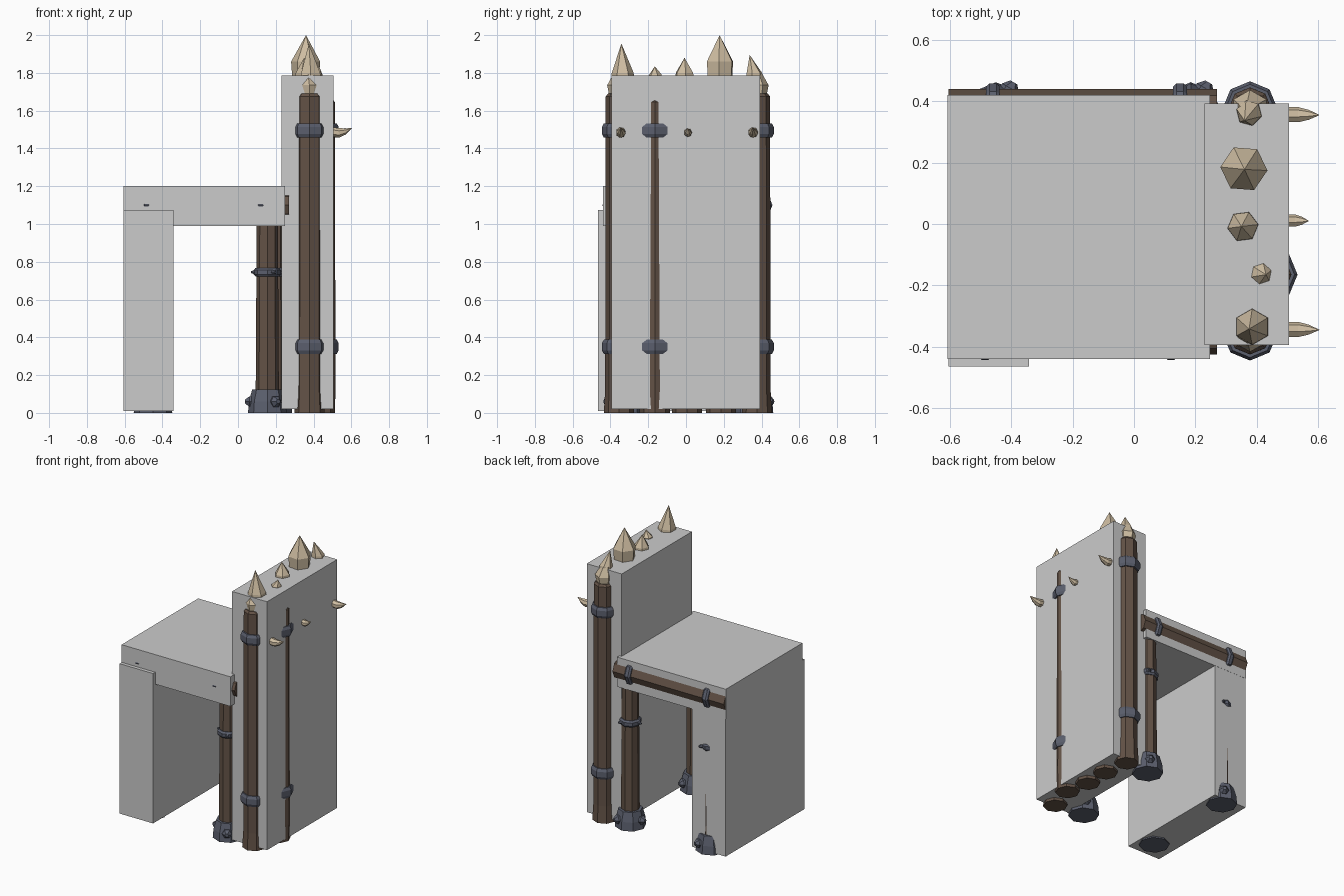
import bpy, bmesh, math
from mathutils import Vector

if "Cube" in bpy.data.objects:
    bpy.data.objects.remove(bpy.data.objects["Cube"])

X_AXIS = Vector((1, 0, 0))
Z_AXIS = Vector((0, 0, 1))


def material(name, rgb):
    m = bpy.data.materials.new(name)
    m.diffuse_color = (*rgb, 1)
    m.use_nodes = True
    m.node_tree.nodes["Principled BSDF"].inputs["Base Color"].default_value = m.diffuse_color
    return m


GREY = material("pale grey", (0.60, 0.60, 0.60))
WOOD = material("brown wood", (0.125, 0.085, 0.062))
METAL = material("blue grey metal", (0.105, 0.115, 0.155))
BONE = material("bone", (0.62, 0.51, 0.36))


def finish(name, bm, mat):
    bmesh.ops.recalc_face_normals(bm, faces=bm.faces)
    me = bpy.data.meshes.new(name)
    bm.to_mesh(me)
    bm.free()
    me.materials.append(mat)
    ob = bpy.data.objects.new(name, me)
    bpy.context.collection.objects.link(ob)
    return ob


def block(name, lo, hi, mat=GREY):
    bm = bmesh.new()
    bmesh.ops.create_cube(bm, size=1)
    for v in bm.verts:
        v.co = Vector([(lo[i] + hi[i]) / 2 + v.co[i] * (hi[i] - lo[i]) for i in range(3)])
    return finish(name, bm, mat)


def tube(name, rings, mat, n=8, axis=Z_AXIS, phase=0.0):
    """Faceted solid through rings (x, y, z, radius); radius 0 makes a point."""
    d = axis
    u = Vector((0, 1, 0)) if abs(d.y) < 0.9 else Vector((1, 0, 0))
    u = (u - d * u.dot(d)).normalized()
    w = u.cross(d)
    bm = bmesh.new()
    prev = None
    for x, y, z, r in rings:
        c = Vector((x, y, z))
        if r == 0:
            cur = [bm.verts.new(c)]
        else:
            cur = [bm.verts.new(c + r * (u * math.cos(a) + w * math.sin(a)))
                   for a in (phase + 2 * math.pi * i / n for i in range(n))]
        if prev is None:
            if len(cur) > 1:
                bm.faces.new(cur)
        else:
            for i in range(n):
                j = (i + 1) % n
                if len(cur) == 1:
                    bm.faces.new((prev[i], prev[j], cur[0]))
                else:
                    bm.faces.new((prev[i], prev[j], cur[j], cur[i]))
        prev = cur
    if len(prev) > 1:
        bm.faces.new(prev)
    return finish(name, bm, mat)


def band(name, x, y, z, r, h, axis=Z_AXIS):
    # Metal hoop with chamfered rims
    prof = [(-h / 2, r - 0.01), (-h / 4, r), (h / 4, r), (h / 2, r - 0.01)]
    c = Vector((x, y, z))
    return tube(name, [(*(c + axis * t), q) for t, q in prof], METAL, axis=axis)


def stud(name, x, y, z, r, ang, size):
    d = Vector((math.cos(ang), math.sin(ang), 0))
    c = Vector((x, y, z))
    pts = [(r - 0.03, size), (r, size), (r + 0.022, size * 0.4)]
    return tube(name, [(*(c + d * t), s) for t, s in pts], METAL, n=6, axis=d)


# Plain blocks: backrest, seat, side support
block("backrest_block", (0.23, -0.395, 0.02), (0.505, 0.393, 1.785))
block("seat_block", (-0.607, -0.44, 0.99), (0.248, 0.42, 1.2))
block("support_block", (-0.605, -0.465, 0.01), (-0.342, 0.419, 1.075))

# Upright logs of the backrest, with two hoops each
for i, (x, y, top) in enumerate([(0.378, -0.355, 1.69), (0.433, -0.165, 1.66), (0.40, 0.005, 1.66),
                                 (0.40, 0.185, 1.66), (0.378, 0.375, 1.69)]):
    r = 0.08 if 0 < i < 4 else 0.07
    tube(f"back_log_{i}", [(x, y, 0, r + (0.01 if i in (0, 4) else 0)), (x, y, 0.12, r + 0.003),
                           (x, y, top - 0.015, r), (x, y, top, r - 0.012)], WOOD)
    if i in (0, 1, 4):
        for z in (0.35, 1.495):
            band(f"back_log_{i}_hoop", x, y, z, r + 0.02, 0.075)

# Bone caps on the outer logs
for y in (-0.355, 0.375):
    tube("bone_cap", [(0.378, y, 1.67, 0.05), (0.378, y, 1.735, 0.062), (0.37, y * 0.99, 1.80, 0.03),
                      (0.365, y * 0.97, 1.82, 0)], BONE, n=6)

# Bone spikes on top: base x, y, base radius, bulge height and radius, tip
for i, (x, y, r, zb, rb, tx, ty, tz) in enumerate([
        (0.385, -0.335, 0.065, 1.80, 0.058, 0.375, -0.342, 1.955),
        (0.415, -0.162, 0.036, 1.79, 0.034, 0.43, -0.165, 1.835),
        (0.355, -0.008, 0.055, 1.80, 0.05, 0.35, -0.008, 1.88),
        (0.358, 0.18, 0.066, 1.86, 0.077, 0.36, 0.178, 2.0),
        (0.375, 0.362, 0.048, 1.80, 0.042, 0.36, 0.337, 1.895)]):
    tube(f"top_spike_{i}", [(x, y, 1.7, r), (x, y, zb, rb), (tx, ty, tz, 0)], BONE, n=6, phase=0.2 * i)

# Curved bone spikes on the outer face of the backrest
for i, (y, tip, r) in enumerate([(-0.345, 0.605, 0.026), (0.01, 0.57, 0.021), (0.355, 0.605, 0.026)]):
    L = tip - 0.505
    tube(f"side_spike_{i}", [(0.48, y, 1.49, r), (0.505 + L * 0.3, y, 1.482, r),
                             (0.505 + L * 0.65, y, 1.49, r * 0.65), (tip, y, 1.508, 0)],
         BONE, n=7, axis=X_AXIS)

# Legs under the seat: post, hoop and studded metal foot
for j, (y, dx) in enumerate([(-0.33, 0.0), (0.36, 0.03)]):
    for k, x in enumerate((0.155 + dx, -0.45)):
        name = f"leg_{j}_{k}"
        tube(name + "_post", [(x, y, 0.01, 0.062), (x, y, 1.0, 0.056)], WOOD)
        tube(name + "_foot", [(x, y, 0, 0.102), (x, y, 0.06, 0.097), (x, y, 0.125, 0.08)], METAL)
        band(name + "_hoop", x, y, 0.745, 0.072, 0.046)
        for a in (60, 180, 300):
            stud(name + "_stud", x, y, 0.06, 0.095, math.radians(a), 0.032)
            stud(name + "_hoop_stud", x, y, 0.745, 0.065, math.radians(a), 0.014)

# Rails inside the seat, showing through at the back
for name, y, r, rb, xs in (("front_rail", -0.36, 0.065, 0.0825, (-0.485, 0.12)),
                           ("back_rail", 0.37, 0.07, 0.088, (-0.46, 0.15))):
    tube(name, [(-0.605, y, 1.1, r), (0.27, y, 1.1, r)], WOOD, axis=X_AXIS)
    for x in xs:
        band(name + "_hoop", x, y, 1.1, rb, 0.045, axis=X_AXIS)
